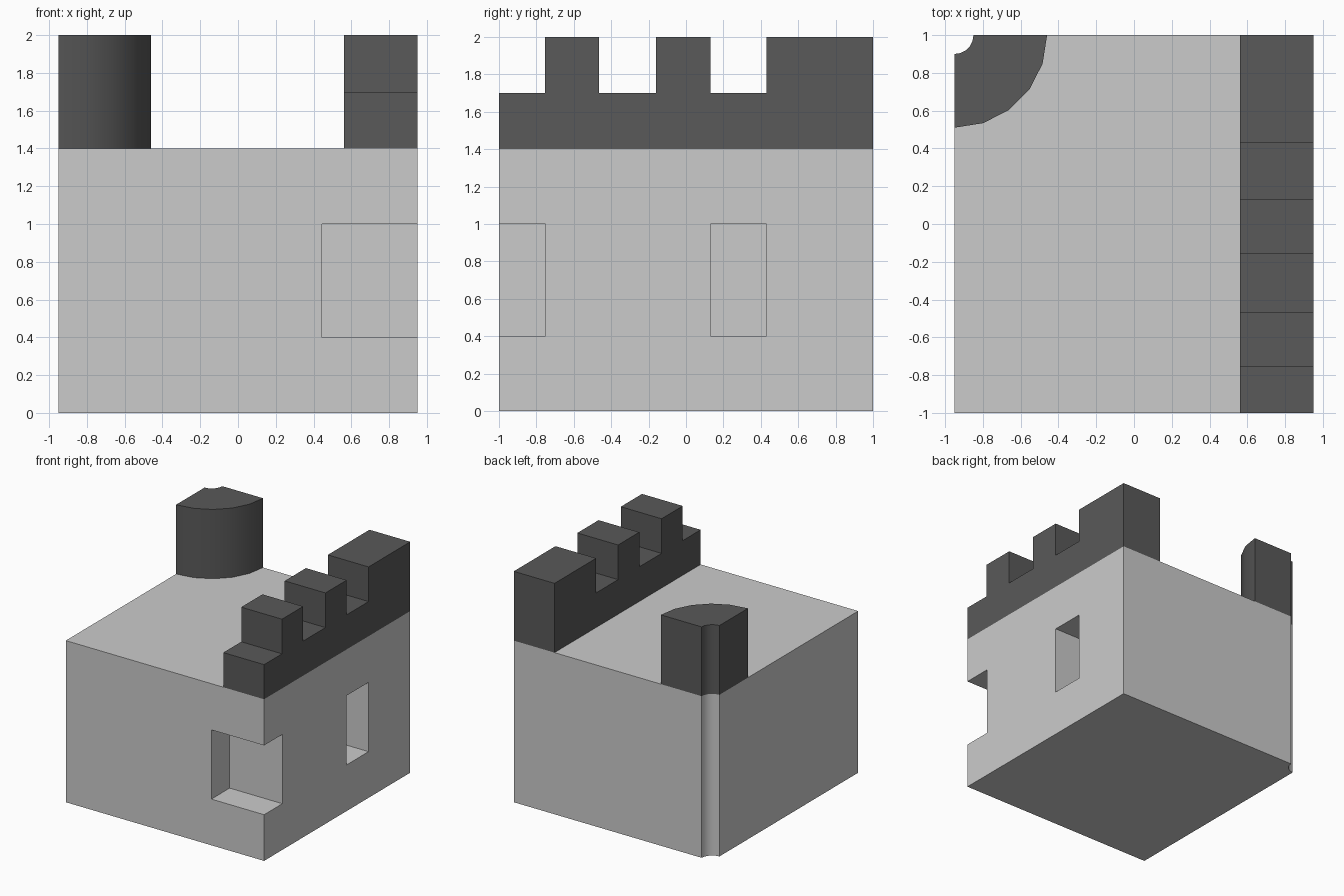
import bpy, bmesh, math
from mathutils import Vector

if "Cube" in bpy.data.objects:
    bpy.data.objects.remove(bpy.data.objects["Cube"])

DARK = bpy.data.materials.new("dark_stone")
DARK.diffuse_color = (0.1, 0.1, 0.1, 1)
DARK.use_nodes = True
DARK.node_tree.nodes["Principled BSDF"].inputs["Base Color"].default_value = DARK.diffuse_color
CORNER = (-0.95, 1.0)


def extrude(name, points, direction, material=None):
    """Solid made by extruding a closed outline along a vector."""
    bm = bmesh.new()
    face = bm.faces.new([bm.verts.new(p) for p in points])
    new = bmesh.ops.extrude_face_region(bm, geom=[face], use_keep_orig=True)["geom"]
    bmesh.ops.translate(bm, vec=Vector(direction),
                        verts=[g for g in new if isinstance(g, bmesh.types.BMVert)])
    bmesh.ops.recalc_face_normals(bm, faces=bm.faces)
    mesh = bpy.data.meshes.new(name)
    bm.to_mesh(mesh)
    bm.free()
    obj = bpy.data.objects.new(name, mesh)
    bpy.context.collection.objects.link(obj)
    if material:
        mesh.materials.append(material)
    return obj


def arc(radius, z, steps=5):
    """Quarter arc around the back left corner, from the back to the left side."""
    return [(CORNER[0] + radius * math.cos(a), CORNER[1] - radius * math.sin(a), z)
            for a in (i * math.pi / 2 / steps for i in range(steps + 1))]


def smooth(obj):
    bpy.ops.object.select_all(action='DESELECT')
    obj.select_set(True)
    bpy.context.view_layer.objects.active = obj
    bpy.ops.object.shade_smooth_by_angle(angle=math.radians(30))


# Main block with a quarter-round groove down the back left corner
body = extrude("wall_block",
               arc(0.1, 0) + [(-0.95, -1, 0), (0.95, -1, 0), (0.95, 1, 0)],
               (0, 0, 1.4))

# Window recesses: one cut by the front right corner, one in the right wall
for y0, y1 in ((-1.2, -0.75), (0.13, 0.43)):
    cutter = extrude("window_cutter",
                     [(0.445, y0, 0.4), (1.2, y0, 0.4), (1.2, y1, 0.4), (0.445, y1, 0.4)],
                     (0, 0, 0.6))
    cutter.hide_render = True
    mod = body.modifiers.new("window", 'BOOLEAN')
    mod.operation, mod.solver, mod.object = 'DIFFERENCE', 'EXACT', cutter
    bpy.context.view_layer.objects.active = body
    bpy.ops.object.modifier_apply(modifier=mod.name)
    bpy.data.objects.remove(cutter)
smooth(body)

# Battlement along the right edge, from a stepped side profile
profile = [(-1, 1.4), (-1, 1.7)]
for y0, y1 in ((-0.755, -0.465), (-0.16, 0.13), (0.43, 1.0)):
    profile += [(y0, 1.7), (y0, 2.0), (y1, 2.0), (y1, 1.7)]
profile[-1] = (1.0, 1.4)
extrude("battlement", [(0.56, y, z) for y, z in profile], (0.39, 0, 0), DARK)

# Quarter-round turret on the back left corner
turret = extrude("turret", arc(0.49, 1.4) + arc(0.1, 1.4)[::-1], (0, 0, 0.6), DARK)
smooth(turret)
